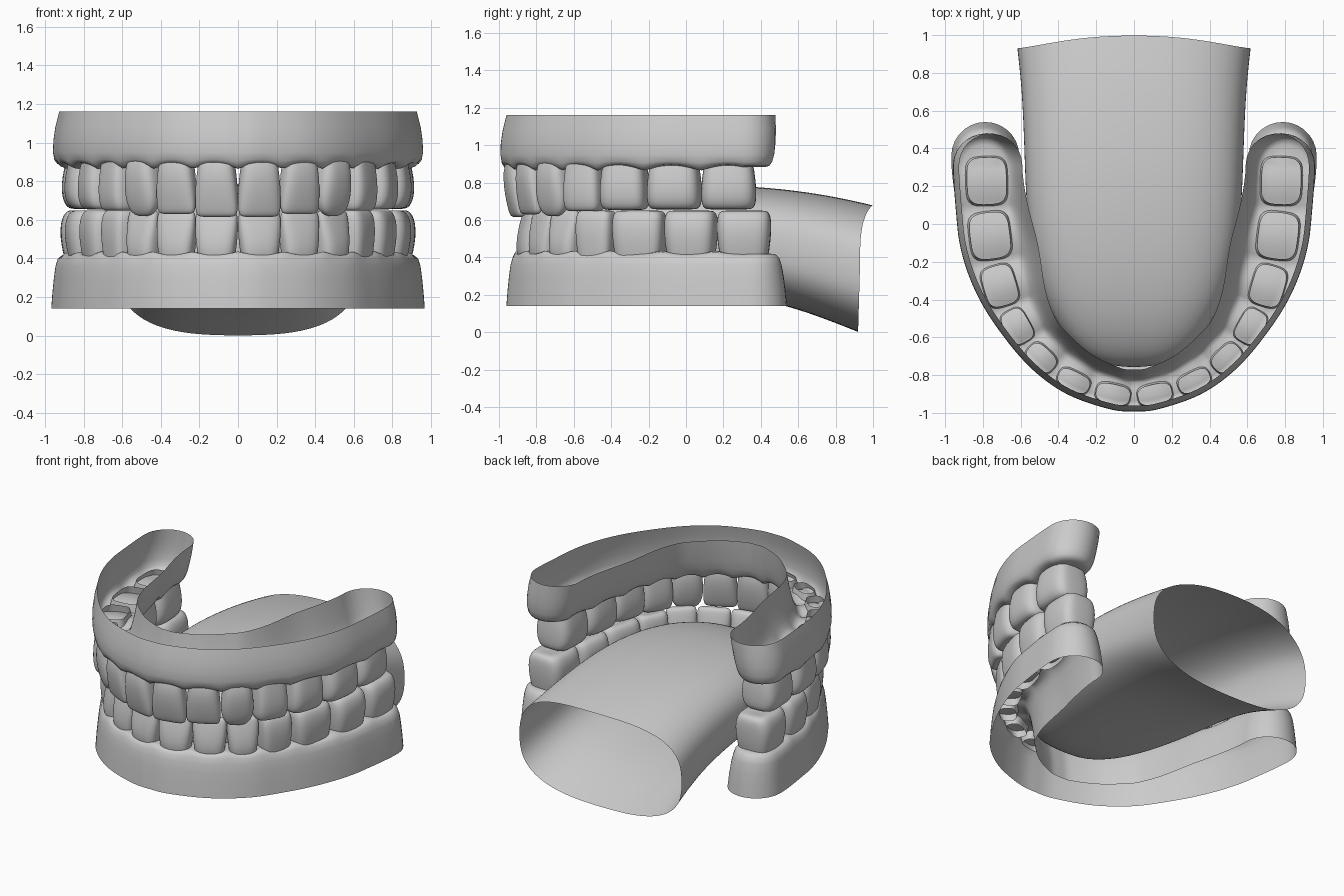
import bpy, bmesh, math
from mathutils import Vector

if "Cube" in bpy.data.objects:
    bpy.data.objects.remove(bpy.data.objects["Cube"])


def finish(name, bm, subsurf=0):
    bmesh.ops.remove_doubles(bm, verts=bm.verts, dist=1e-5)
    bmesh.ops.recalc_face_normals(bm, faces=bm.faces)
    me = bpy.data.meshes.new(name)
    bm.to_mesh(me)
    bm.free()
    for p in me.polygons:
        p.use_smooth = True
    ob = bpy.data.objects.new(name, me)
    bpy.context.collection.objects.link(ob)
    if subsurf:
        m = ob.modifiers.new("smooth", 'SUBSURF')
        m.levels = m.render_levels = subsurf
    return ob


def loft(name, rings, tip=None, subsurf=0):
    """Skin closed rings; optional tip point closes the last one."""
    bm = bmesh.new()
    vr = [[bm.verts.new(p) for p in r] for r in rings]
    n = len(rings[0])
    for a, b in zip(vr, vr[1:]):
        for i in range(n):
            j = (i + 1) % n
            bm.faces.new((a[i], a[j], b[j], b[i]))
    if tip:
        t = bm.verts.new(tip)
        for i in range(n):
            bm.faces.new((vr[-1][i], vr[-1][(i + 1) % n], t))
    return finish(name, bm, subsurf)


def sup(a, e):
    """Unit superellipse point."""
    c, s = math.cos(a), math.sin(a)
    return (math.copysign(abs(c) ** (2 / e), c), math.copysign(abs(s) ** (2 / e), s))


def lerp_table(tab, u):
    """Smoothly interpolated lookup."""
    for (u0, a), (u1, b) in zip(tab, tab[1:]):
        if u <= u1:
            f = (u - u0) / (u1 - u0)
            return a + (b - a) * f * f * (3 - 2 * f)
    return tab[-1][1]


class Arch:
    """Smooth symmetric dental arch, sampled by signed arc length."""
    def __init__(self, half):
        pts = [Vector((-x, y)) for x, y in half[:0:-1]] + [Vector(p) for p in half]
        pts = [2 * pts[0] - pts[1]] + pts + [2 * pts[-1] - pts[-2]]
        k = len(half)
        self.p, self.s = [pts[k]], [0.0]
        for i in range(k, len(pts) - 2):
            a, b, c, d = pts[i - 1:i + 3]
            for j in range(1, 25):
                t = j / 24
                q = 0.5 * (2 * b + (c - a) * t + (2 * a - 5 * b + 4 * c - d) * t * t
                           + (3 * b - a - 3 * c + d) * t ** 3)
                self.s.append(self.s[-1] + (q - self.p[-1]).length)
                self.p.append(q)
        self.length = self.s[-1]

    def point(self, s):
        a = min(abs(s), self.length)
        i = 1
        while i < len(self.s) - 1 and self.s[i] < a:
            i += 1
        f = (a - self.s[i - 1]) / (self.s[i] - self.s[i - 1])
        q = self.p[i - 1].lerp(self.p[i], f)
        return Vector((math.copysign(q.x, s), q.y))

    def frame(self, s):
        L = self.length
        t = (self.point(min(s + .05, L)) - self.point(max(s - .05, -L))).normalized()
        return self.point(s), t, Vector((t.y, -t.x))


def gum(name, arch, bounds, s_end, d_out, d_in, levels):
    """Open trough: outer wall, round ends, inner wall, meeting on a crest."""
    def scallop(s):
        for a, b in zip(bounds, bounds[1:]):
            if a <= abs(s) < b:
                return math.sin(math.pi * (abs(s) - a) / (b - a))
        return 0

    N, C = 140, 14
    st = []                                  # station: s, direction, inner blend
    line = [-s_end + 2 * s_end * i / N for i in range(N + 1)]
    for s in line:
        st.append((s, arch.frame(s)[2], 0))
    for side, order in ((1, line[::-1]), (-1, [])):
        p, t, n = arch.frame(side * s_end)
        for i in range(1, C):
            a = math.pi * i / C
            w = (1 - side * math.cos(a)) / 2
            st.append((side * s_end, side * (n * math.cos(a) + t * math.sin(a)), w))
        for s in order:
            st.append((s, -arch.frame(s)[2], 1))
    rings = []
    for ko, ao, ki, z, amp in levels:
        ring = []
        for s, d, w in st:
            u = abs(s) / s_end
            o = ko * lerp_table(d_out, u) + ao
            off = o + (ki * lerp_table(d_in, u) - o) * w
            p = arch.point(s) + d * off
            ring.append((p.x, p.y, z + amp * scallop(s)))
        rings.append(ring)
    return loft(name, rings)


# crown profiles: height fraction, width, depth (root to biting edge)
INCISOR = [(0, .8, .7), (.2, .88, .97), (.5, .98, .88), (.75, 1, .66), (.92, .98, .46),
           (.98, .9, .33), (1, .7, .15)]
CANINE = [(0, .8, .75), (.22, .9, 1), (.5, 1, .92), (.72, .98, .75), (.88, .84, .55),
          (.97, .58, .33), (1, .3, .15)]
MOLAR = [(0, .84, .78), (.22, .93, .9), (.5, .99, 1), (.75, 1, .98), (.9, .97, .87),
         (.98, .88, .73), (1, .68, .52), (.97, .3, .22)]


def tooth(name, arch, s, width, depth, z0, z1, prof, e):
    p, t, n = arch.frame(s)
    rings = []
    for v, w, d in prof:
        ring = []
        for i in range(24):
            a, b = sup(2 * math.pi * i / 24, e)
            q = p + t * (a * w * width / 2) + n * (b * d * depth)
            ring.append((q.x, q.y, z0 + (z1 - z0) * v))
        rings.append(ring)
    return loft(name, rings, (p.x, p.y, rings[-1][0][2]), 1)


NAMES = ["central_incisor", "lateral_incisor", "canine", "first_premolar",
         "second_premolar", "first_molar", "second_molar"]
DEPTHS = [.075, .07, .075, .085, .11, .135, .135]


def jaw(prefix, half, widths, root, tips, gum_args, end_gap):
    arch = Arch(half)
    k = arch.length / sum(widths)
    bounds = [0]
    for w in widths:
        bounds.append(bounds[-1] + w * k)
    gum(prefix + "_gum", arch, bounds, arch.length - end_gap, *gum_args)
    for i, nm in enumerate(NAMES):
        prof = INCISOR if i < 2 else CANINE if i == 2 else MOLAR
        if i == 2 and prefix == "lower":
            prof = INCISOR
        for side, tag in ((1, "left"), (-1, "right")):
            tooth(f"{prefix}_{nm}_{tag}", arch, side * (bounds[i] + bounds[i + 1]) / 2,
                  widths[i] * k * 1.01, DEPTHS[i], root, tips[i], prof, 2.9 if i < 3 else 3.6)


# upper jaw
jaw("upper",
    [(0, -.91), (.115, -.9), (.33, -.825), (.51, -.69), (.63, -.52), (.715, -.31),
     (.765, -.04), (.78, .24), (.78, .375)],
    [.217, .21, .2, .21, .245, .28, .285], .925,
    [.615, .63, .62, .645, .652, .655, .655],
    ([(0, .05), (.35, .045), (.8, .135), (1, .145)],
     [(0, .14), (.35, .19), (.7, .245), (1, .19)],
     [(1, 0, 1, 1.16, 0), (1, .02, .93, 1.08, 0), (1, .03, .85, 1.01, 0),
      (1, .032, .77, .95, 0), (1, .025, .68, .905, .008), (1, .01, .6, .877, .02),
      (.85, 0, .5, .864, .028), (.5, 0, .3, .867, .028), (0, 0, 0, .872, .028)]), .065)

# lower jaw
jaw("lower",
    [(0, -.84), (.12, -.83), (.33, -.755), (.5, -.63), (.605, -.48), (.69, -.28),
     (.755, 0), (.785, .28), (.785, .455)],
    [.22, .212, .195, .21, .28, .275, .285], .375,
    [.648, .648, .652, .652, .652, .652, .652],
    ([(0, .12), (.4, .11), (.8, .17), (1, .18)],
     [(0, .12), (.35, .17), (.7, .21), (1, .18)],
     [(1, 0, 1, .14, 0), (1, -.006, .95, .22, 0), (1, -.014, .88, .3, 0),
      (1, -.022, .8, .36, 0), (1, -.034, .72, .402, -.004), (.85, -.03, .6, .43, -.014),
      (.5, 0, .35, .436, -.018), (0, 0, 0, .43, -.018)]), .095)

# tongue: open tube, closed at the tip (y, half width, bottom, top)
SECTIONS = [(.93, .62, 0, .68), (.9, .617, .012, .688), (.75, .6, .07, .725), (.55, .588, .14, .76),
            (.3, .58, .19, .785), (.05, .57, .215, .785), (-.2, .535, .23, .765),
            (-.42, .465, .245, .72), (-.58, .375, .265, .66), (-.69, .27, .3, .59),
            (-.745, .16, .36, .52)]
rings = []
for y, w, zb, zt in SECTIONS:
    ring = []
    k = max(0, (y - .2) / .73)
    for i in range(32):
        a, b = sup(2 * math.pi * i / 32, 2.7)
        up = max(0, b)
        ring.append((a * w, y + k * (.07 * up * (1 - a * a) - .01 * max(0, -b)),
                     (zb + zt) / 2 + b * (zt - zb) / 2))
    rings.append(ring)
loft("tongue", rings, (0, -.76, .44), 2)
